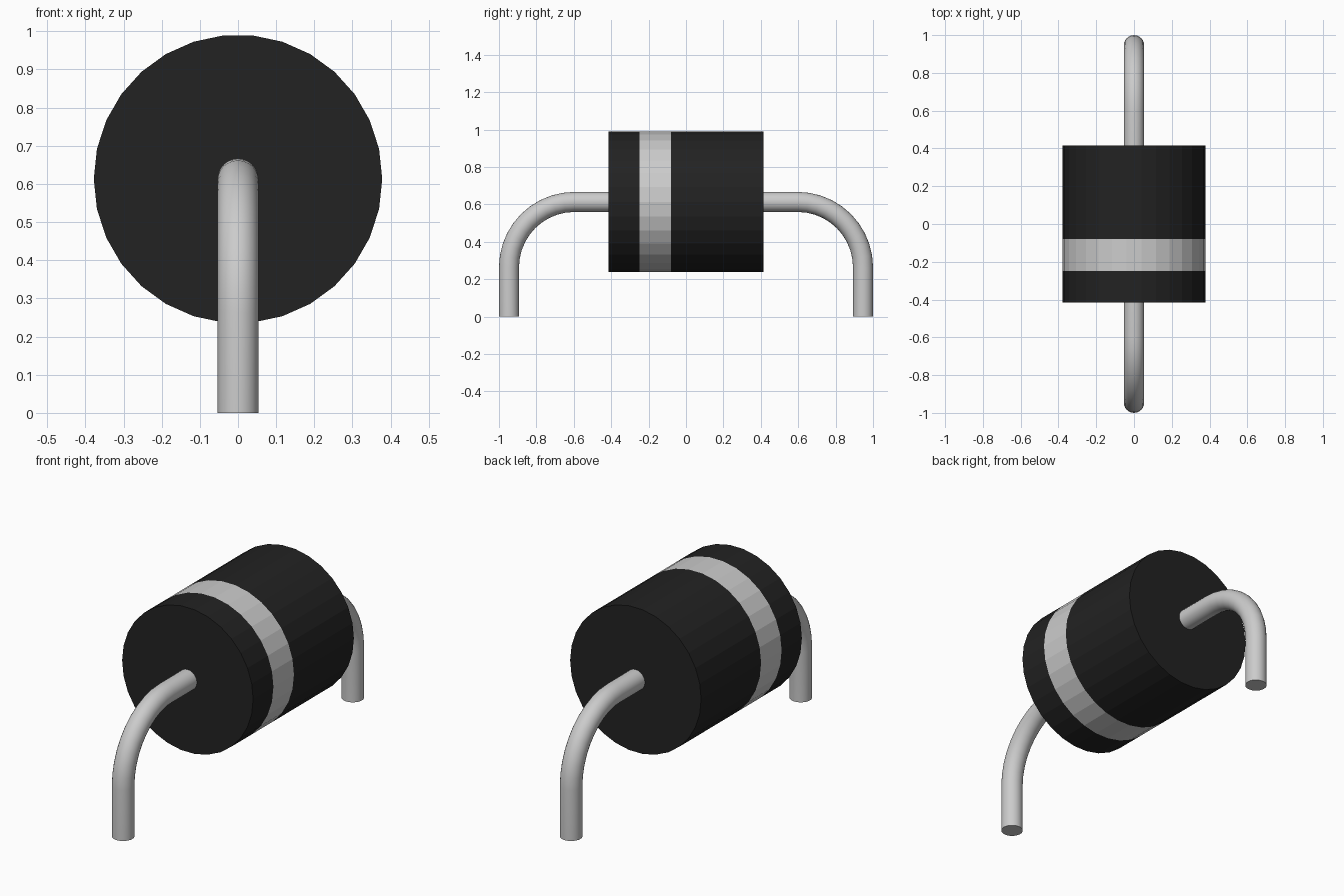
import bpy
import bmesh
import math
from mathutils import Vector

cube = bpy.data.objects.get("Cube")
if cube:
    bpy.data.objects.remove(cube, do_unlink=True)

AXIS_Z = 0.613                       # height of the body axis
BODY_R, BODY_HALF, BODY_SIDES = 0.378, 0.415, 30
BAND = (-0.248, -0.079)              # painted stripe, along y
WIRE_R, WIRE_SIDES = 0.0535, 24
BEND_R, BEND_STEPS = 0.35, 10


def material(name, value, roughness):
    mat = bpy.data.materials.new(name)
    mat.use_nodes = True
    colour = (value, value, value, 1.0)
    mat.diffuse_color = colour
    shader = mat.node_tree.nodes["Principled BSDF"]
    shader.inputs["Base Color"].default_value = colour
    shader.inputs["Roughness"].default_value = roughness
    return mat


black = material("black plastic", 0.016, 0.5)
silver = material("silver grey", 0.60, 0.4)


def sweep(name, stations, radius, sides, materials, paint=None):
    """Tube through (position, tangent) stations lying in the YZ plane, with end caps."""
    bm = bmesh.new()
    side_dir = Vector((1, 0, 0))
    rings = []
    for pos, tangent in stations:
        up = side_dir.cross(tangent)
        ring = []
        for i in range(sides):
            a = 2 * math.pi * i / sides
            ring.append(bm.verts.new(pos + radius * (side_dir * math.cos(a) + up * math.sin(a))))
        rings.append(ring)
    for r0, r1 in zip(rings, rings[1:]):
        for i in range(sides):
            j = (i + 1) % sides
            bm.faces.new((r0[i], r0[j], r1[j], r1[i]))
    bm.faces.new(rings[0])
    bm.faces.new(rings[-1])
    bmesh.ops.recalc_face_normals(bm, faces=bm.faces)
    if paint:
        for face in bm.faces:
            face.material_index = paint(face.calc_center_median())
    mesh = bpy.data.meshes.new(name)
    bm.to_mesh(mesh)
    bm.free()
    for mat in materials:
        mesh.materials.append(mat)
    obj = bpy.data.objects.new(name, mesh)
    bpy.context.collection.objects.link(obj)
    return obj


# Faceted cylindrical body with a painted stripe near the front
body_stations = [(Vector((0, y, AXIS_Z)), Vector((0, 1, 0)))
                 for y in (-BODY_HALF, *BAND, BODY_HALF)]
sweep("body", body_stations, BODY_R, BODY_SIDES, [black, silver],
      lambda c: 1 if BAND[0] < c.y < BAND[1] else 0)


# Bent wire lead: straight out of the body, quarter bend, straight down
def lead(name, s):
    bend_y = 1.0 - WIRE_R - BEND_R
    bend_z = AXIS_Z - BEND_R
    stations = [(Vector((0, s * (BODY_HALF - 0.02), AXIS_Z)), Vector((0, s, 0)))]
    for k in range(BEND_STEPS + 1):
        a = math.pi / 2 * k / BEND_STEPS
        pos = Vector((0, s * (bend_y + BEND_R * math.sin(a)), bend_z + BEND_R * math.cos(a)))
        stations.append((pos, Vector((0, s * math.cos(a), -math.sin(a)))))
    stations.append((Vector((0, s * (1.0 - WIRE_R), 0)), Vector((0, 0, -1))))
    return sweep(name, stations, WIRE_R, WIRE_SIDES, [silver])


leads = [lead("front_lead", -1), lead("back_lead", 1)]

# Smooth wires, crisp cut ends
bpy.ops.object.select_all(action='DESELECT')
for obj in leads:
    obj.select_set(True)
bpy.context.view_layer.objects.active = leads[0]
bpy.ops.object.shade_smooth_by_angle(angle=math.radians(40))
